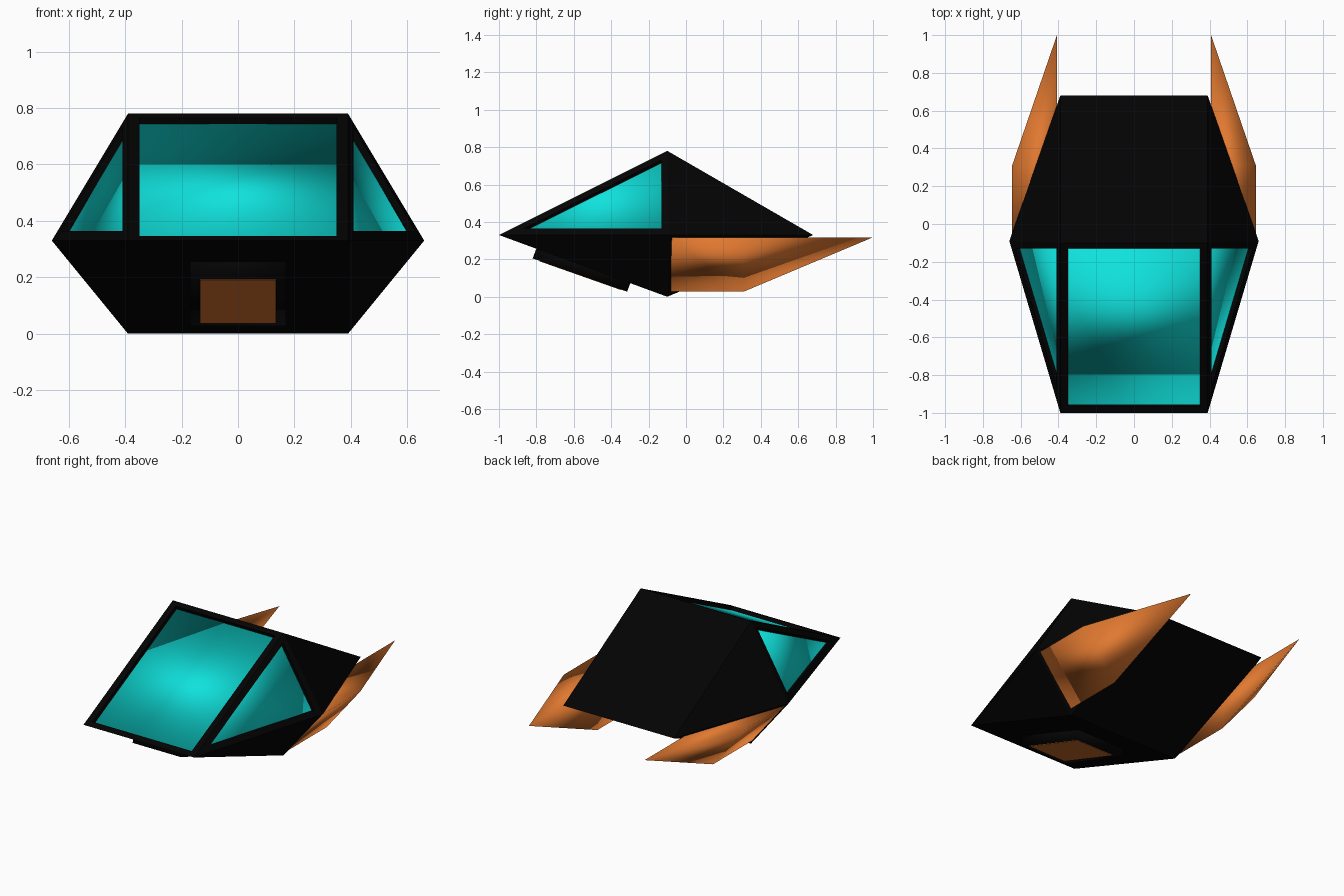
import bpy, bmesh
from mathutils import Vector

if "Cube" in bpy.data.objects:
    bpy.data.objects.remove(bpy.data.objects["Cube"])


def material(name, rgb):
    m = bpy.data.materials.new(name)
    m.diffuse_color = (*rgb, 1)
    m.use_nodes = True
    m.node_tree.nodes["Principled BSDF"].inputs["Base Color"].default_value = m.diffuse_color
    return m


BLACK = material("hull_black", (0.001, 0.001, 0.001))
CYAN = material("window_cyan", (0.005, 0.76, 0.72))
ORANGE = material("fin_orange", (0.75, 0.19, 0.03))


def build(name, polys, mat, smooth=True):
    """Mesh from coordinate loops, welded, with consistent normals."""
    bm = bmesh.new()
    for poly in polys:
        bm.faces.new([bm.verts.new(p) for p in poly])
    bmesh.ops.remove_doubles(bm, verts=bm.verts, dist=0.0005)
    bmesh.ops.recalc_face_normals(bm, faces=bm.faces)
    for f in bm.faces:
        f.smooth = smooth
    me = bpy.data.meshes.new(name)
    bm.to_mesh(me)
    bm.free()
    me.materials.append(mat)
    ob = bpy.data.objects.new(name, me)
    bpy.context.collection.objects.link(ob)
    return ob


def band(a, b):
    """Quads joining two loops of equal length."""
    n = len(a)
    return [(a[i], a[(i + 1) % n], b[(i + 1) % n], b[i]) for i in range(n)]


def moved(loop, direction, dist):
    return [tuple(Vector(p) + Vector(direction) * dist) for p in loop]


def rect(w, a, b):
    """Loop of width 2w between two (y, z) points."""
    return [(-w, *a), (w, *a), (w, *b), (-w, *b)]


# Hull corner positions, s is the side (-1 left, 1 right)
def top(s): return (s * 0.39, -0.1, 0.78)
def bottom(s): return (s * 0.39, -0.1, 0)
def nose(s): return (s * 0.39, -1, 0.33)
def tail(s): return (s * 0.39, 0.68, 0.33)
def side(s): return (s * 0.66, -0.09, 0.33)


# Window openings and the inner edge of their black reveals
DEPTH = 0.025
front_win = rect(0.35, (-0.966, 0.347), (-0.13, 0.765))
front_in = moved(front_win, (0, 0.447, -0.894), DEPTH)


def side_win(s):
    return [(s * 0.41, -0.13, 0.731), (s * 0.41, -0.865, 0.365), (s * 0.628, -0.13, 0.365)]


def side_in(s):
    return moved(side_win(s), (-s * 0.84, 0.25, -0.49), DEPTH)


# Hull with window openings
faces = band([nose(-1), nose(1), top(1), top(-1)], front_win) + band(front_win, front_in)
for a, b in ((top, tail), (tail, bottom), (bottom, nose)):
    faces.append((a(-1), a(1), b(1), b(-1)))
for s in (-1, 1):
    faces += band([top(s), nose(s), side(s)], side_win(s)) + band(side_win(s), side_in(s))
    for a, b in ((top, tail), (tail, bottom), (bottom, nose)):
        faces.append((a(s), b(s), side(s)))
build("hull", faces, BLACK, smooth=False)

# Canopy glass: one solid wedge lying just behind all three openings
def g_top(s): return (s * 0.377, -0.115, 0.7445)
def g_nose(s): return (s * 0.377, -0.96, 0.322)
def g_side(s): return (s * 0.622, -0.115, 0.322)

polys = [(g_nose(-1), g_nose(1), g_top(1), g_top(-1)),
         (g_top(-1), g_top(1), g_side(1), g_side(-1)),
         (g_nose(-1), g_nose(1), g_side(1), g_side(-1))]
polys += [(g_top(s), g_nose(s), g_side(s)) for s in (-1, 1)]
build("canopy_glass", polys, CYAN)

# Belly housing, a slab on the lower front face
low = rect(0.17, (-0.82, 0.205), (-0.315, 0.027))
high = rect(0.17, (-0.79, 0.285), (-0.285, 0.107))
build("belly_housing", band(low, high) + [low, high], BLACK)

# Belly panel set on the housing
low = rect(0.135, (-0.785, 0.19), (-0.35, 0.0365))
high = rect(0.135, (-0.78, 0.21), (-0.345, 0.0565))
build("belly_panel", band(low, high) + [low, high], ORANGE, smooth=False)

# Swept fins: a triangular prism drawn out to a point
for s, label in ((-1, "left"), (1, "right")):
    ring = [[(s * 0.645, y, 0.318), (s * 0.408, y, 0.028), (s * 0.408, y, 0.318)] for y in (-0.08, 0.31)]
    tip = (s * 0.408, 1.0, 0.318)
    polys = band(*ring) + [ring[0]]
    polys += [(ring[1][i], ring[1][(i + 1) % 3], tip) for i in range(3)]
    build(label + "_fin", polys, ORANGE)
